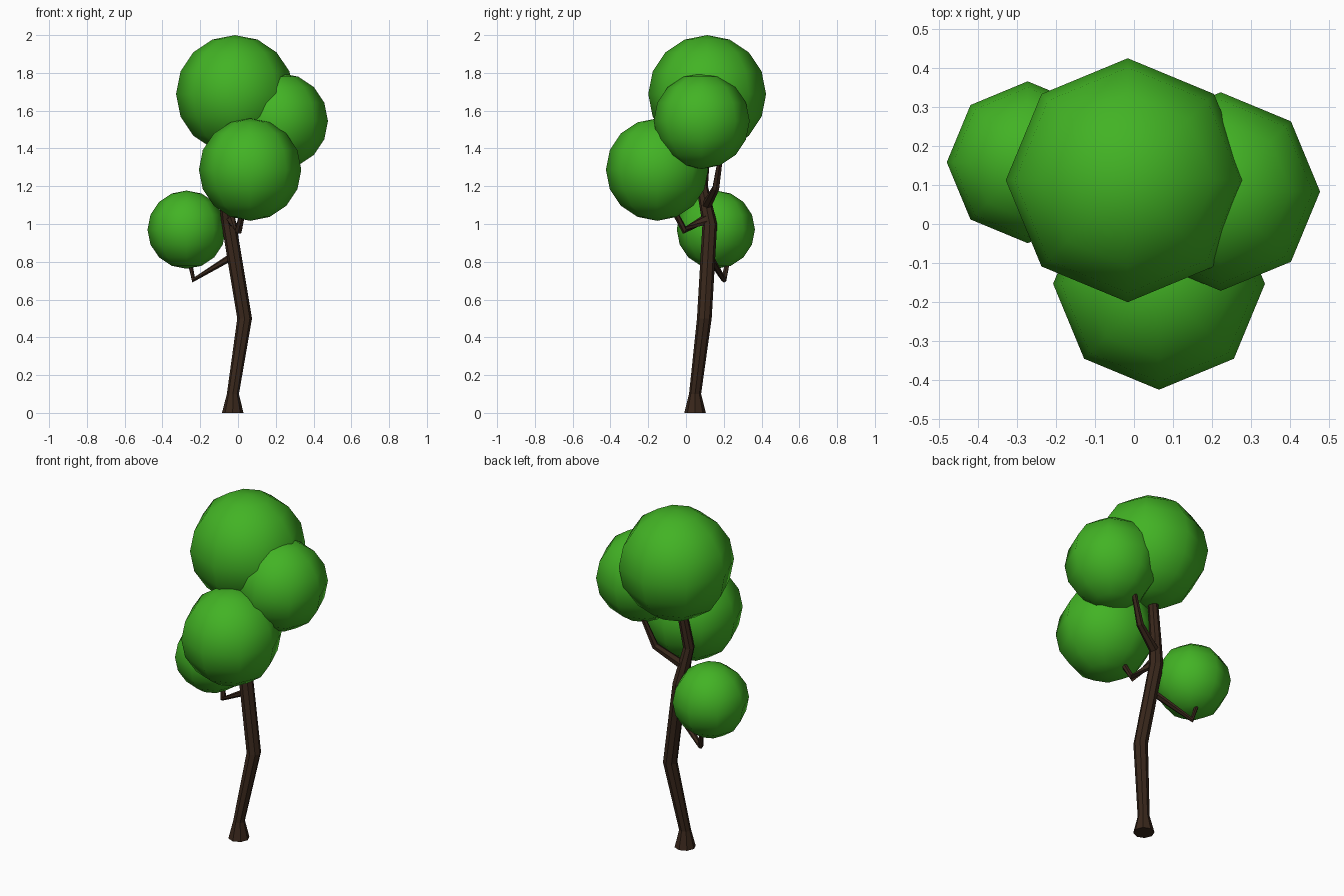
import bpy, bmesh, math
from mathutils import Vector

if "Cube" in bpy.data.objects:
    bpy.data.objects.remove(bpy.data.objects["Cube"])


def material(name, color):
    m = bpy.data.materials.new(name)
    m.diffuse_color = (*color, 1)
    m.use_nodes = True
    m.node_tree.nodes["Principled BSDF"].inputs["Base Color"].default_value = m.diffuse_color
    return m


BARK = material("bark", (0.04, 0.02, 0.011))
LEAF = material("leaf", (0.055, 0.45, 0.018))


def finish(name, bm, mat, smooth):
    bmesh.ops.recalc_face_normals(bm, faces=bm.faces[:])
    for f in bm.faces:
        f.smooth = smooth
    me = bpy.data.meshes.new(name)
    bm.to_mesh(me)
    bm.free()
    me.materials.append(mat)
    ob = bpy.data.objects.new(name, me)
    bpy.context.collection.objects.link(ob)
    return ob


def tube(name, path, sides, flat_rings=False):
    """Sweep a polygon along (x, y, z, radius) points."""
    bm = bmesh.new()
    pts = [Vector(p[:3]) for p in path]
    rings = []
    for i, p in enumerate(pts):
        before = (p - pts[i - 1]).normalized() if i else Vector()
        after = (pts[i + 1] - p).normalized() if i < len(pts) - 1 else Vector()
        t = Vector((0, 0, 1)) if flat_rings else (before + after).normalized()
        u = Vector((0, 1, 0)).cross(t).normalized()
        v = t.cross(u)
        r = path[i][3]
        angles = [2 * math.pi * k / sides for k in range(sides)]
        rings.append([bm.verts.new(p + r * (math.cos(a) * u + math.sin(a) * v)) for a in angles])
    for a, b in zip(rings, rings[1:]):
        for k in range(sides):
            n = (k + 1) % sides
            bm.faces.new((a[k], a[n], b[n], b[k]))
    bm.faces.new(rings[0])
    bm.faces.new(rings[-1])
    return finish(name, bm, BARK, False)


def ball(name, center, radius):
    bm = bmesh.new()
    bmesh.ops.create_uvsphere(bm, u_segments=8, v_segments=8, radius=radius)
    bmesh.ops.translate(bm, verts=bm.verts[:], vec=center)
    return finish(name, bm, LEAF, True)


# Crooked trunk with flared foot
tube("trunk", [(-0.028, 0.048, 0, 0.057), (-0.027, 0.048, 0.1, 0.032),
               (0.035, 0.097, 0.5, 0.039), (-0.048, 0.126, 1.0, 0.039),
               (-0.078, 0.085, 1.2, 0.031), (-0.03, 0.11, 1.5, 0.026)], 8, True)

# Branches, each with one elbow
tube("left_branch", [(-0.02, 0.12, 0.835, 0.02), (-0.235, 0.2, 0.705, 0.016),
                     (-0.26, 0.225, 0.82, 0.012)], 6)
tube("front_branch", [(-0.045, 0.12, 1.03, 0.03), (0.003, -0.008, 0.967, 0.021),
                      (0.03, -0.075, 1.09, 0.016)], 6)
tube("right_branch", [(-0.05, 0.11, 1.1, 0.026), (0.09, 0.158, 1.19, 0.02),
                      (0.165, 0.187, 1.38, 0.013)], 6)

# Foliage balls
ball("top_foliage", (-0.016, 0.112, 1.688), 0.312)
ball("front_foliage", (0.064, -0.153, 1.288), 0.271)
ball("right_foliage", (0.222, 0.083, 1.545), 0.254)
ball("left_foliage", (-0.272, 0.158, 0.97), 0.207)
